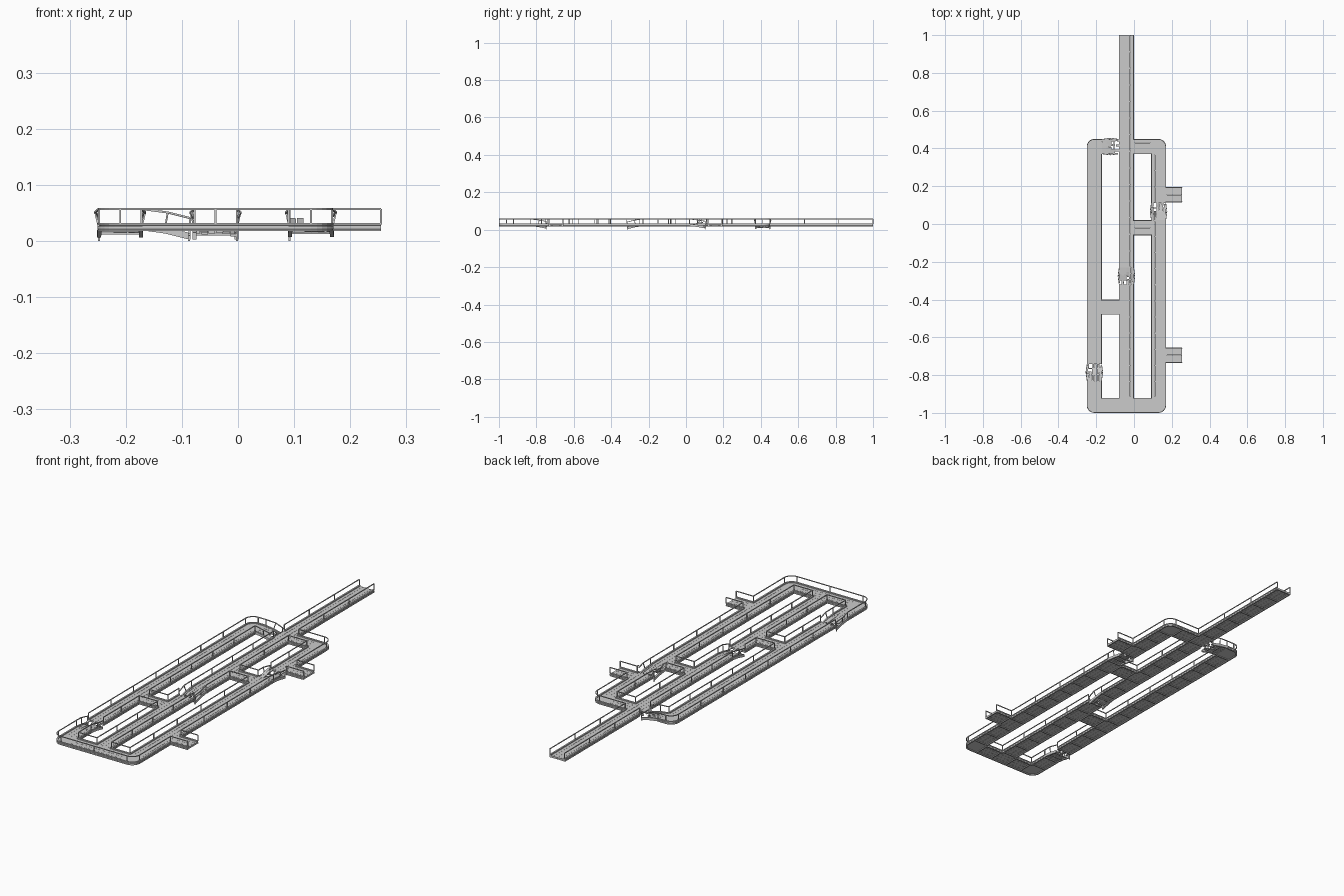
import bpy, bmesh, math, random
from mathutils import Vector as V, Matrix

if "Cube" in bpy.data.objects:
    bpy.data.objects.remove(bpy.data.objects["Cube"])

random.seed(4)


def finish(bm, name):
    bmesh.ops.recalc_face_normals(bm, faces=bm.faces)
    me = bpy.data.meshes.new(name)
    bm.to_mesh(me)
    bm.free()
    ob = bpy.data.objects.new(name, me)
    bpy.context.collection.objects.link(ob)


def loft(bm, rings):
    vs = [[bm.verts.new(p) for p in r] for r in rings]
    n = len(vs[0])
    for a, b in zip(vs, vs[1:]):
        for i in range(n):
            j = (i + 1) % n
            bm.faces.new((a[i], a[j], b[j], b[i]))
    bm.faces.new(vs[0])
    bm.faces.new(vs[-1][::-1])


def box(bm, x0, x1, y0, y1, z0, z1):
    loft(bm, [[(x0, y0, z), (x1, y0, z), (x1, y1, z), (x0, y1, z)] for z in (z0, z1)])


def bar(bm, p, q, w):
    p, q = V(p), V(q)
    d = (q - p).normalized()
    a = d.cross(V((1, 0, 0)) if abs(d.z) > .8 else V((0, 0, 1))).normalized() * w / 2
    b = d.cross(a).normalized() * w / 2
    loft(bm, [[c + a + b, c - a + b, c - a - b, c + a - b] for c in (p, q)])


def offset(path, d):
    # mitred offset of an open path towards its right-hand side
    out = []
    for i, p in enumerate(path):
        ns = []
        for a, b in ((i - 1, i), (i, i + 1)):
            if a >= 0 and b < len(path):
                t = (V(path[b]) - V(path[a])).normalized()
                ns.append(V((t.y, -t.x)))
        m = sum(ns, V((0, 0))).normalized()
        out.append(V(p) + m * d / m.dot(ns[0]))
    return out


def sweep(bm, path, profile):
    cols = [offset(path, n) for n, z in profile]
    loft(bm, [[(c[i].x, c[i].y, pz[1]) for c, pz in zip(cols, profile)]
              for i in range(len(path))])


def arc(cx, cy, a0, r=.04, n=6):
    return [(cx + r * math.cos(math.radians(a0 + 90 * i / n)),
             cy + r * math.sin(math.radians(a0 + 90 * i / n))) for i in range(n + 1)]


# Deck edges: the open side lies to the right of every path
edges = [
    [(-.25, -.83)] + arc(-.21, -.96, 180) + arc(.13, -.96, 270) + [(.17, -.735), (.255, -.735)],
    [(.255, -.655), (.17, -.655), (.17, .02)],
    [(.17, .108), (.17, .115), (.255, .115)],
    [(.255, .195), (.17, .195)] + arc(.13, .41, 0) + [(0, .45), (0, 1)],
    [(-.08, 1), (-.08, .45)],
    [(-.17, .45)] + arc(-.21, .41, 90) + [(-.25, -.74)],
    [(-.17, -.74), (-.17, -.48), (-.08, -.48), (-.08, -.92), (-.17, -.92), (-.17, -.83)],
    [(-.08, .37), (-.08, -.23)],
    [(-.08, -.32), (-.08, -.40), (-.17, -.40), (-.17, .37)],
    [(0, -.23), (0, -.06), (.09, -.06), (.09, -.92), (0, -.92), (0, -.32)],
    [(.09, .02), (0, .02), (0, .37), (.09, .37), (.09, .11)],
]

# Channel beams along the edges
profile = [(0, .018), (0, .021), (-.003, .022), (-.003, .028), (0, .029),
           (0, .032), (-.007, .032), (-.007, .018)]
bm = bmesh.new()
for e in edges:
    sweep(bm, e, profile)
finish(bm, "edge_beams")

# Handrails and posts
bm = bmesh.new()
for e in edges:
    sweep(bm, e, [(-.0005, .0555), (-.0005, .059), (-.004, .059), (-.004, .0555)])
    line = offset(e, -.00225)
    for a, b in zip(line, line[1:]):
        L = (b - a).length
        if L < .03:
            continue
        n = max(1, round(L / .17))
        for i in range(n + 1):
            p = a.lerp(b, i / n)
            bar(bm, (p.x, p.y, .03), (p.x, p.y, .057), .0035)
finish(bm, "handrails")

# Floor planks and cross joists: x0, x1, y0, y1
floors = [
    (-.25, -.17, -.92, -.83), (-.25, -.17, -.74, .37),
    (-.08, 0, -.92, -.32), (-.08, 0, -.23, 1),
    (.09, .17, -.92, .02), (.09, .17, .11, .37),
    (-.17, .09, -1, -.92), (0, .09, .37, .45),
    (0, .09, -.06, .02), (-.17, -.08, -.48, -.40),
    (.17, .255, .115, .195), (.17, .255, -.735, -.655),
]
planks, joists = bmesh.new(), bmesh.new()
for k, (x0, x1, y0, y1) in enumerate(floors):
    along_y = k < 6
    a0, a1, c0, c1 = (y0, y1, x0, x1) if along_y else (x0, x1, y0, y1)
    w = (c1 - c0) / 4
    for i in range(4):
        s, t = c0 + i * w + .0004, c0 + (i + 1) * w - .0004
        box(planks, *((s, t, a0, a1) if along_y else (a0, a1, s, t)), .022, .027)
    n = max(1, round((a1 - a0) / .085))
    for i in range(n + 1):
        m = min(max(a0 + (a1 - a0) * i / n, a0 + .003), a1 - .003)
        r = (c0 + .005, c1 - .005, m - .003, m + .003)
        box(joists, *(r if along_y else r[2:] + r[:2]), .0185, .0225)
finish(planks, "floor_planks")
finish(joists, "cross_joists")

# Rounded corner floors
bm = bmesh.new()
for cx, cy, a in ((.13, .41, 0), (-.21, .41, 90), (-.21, -.96, 180), (.13, -.96, 270)):
    sx, sy = (1 if cx > 0 else -1), (1 if cy > 0 else -1)
    pts = arc(cx, cy, a)
    inner = (cx - sx * .04, cy - sy * .04)
    side_x, side_y = (cx + sx * .04, inner[1]), (inner[0], cy + sy * .04)
    first, last = (side_x, side_y) if a in (0, 180) else (side_y, side_x)
    ring = [inner, first] + pts + [last]
    loft(bm, [[(x, y, z) for x, y in ring] for z in (.022, .027)])
finish(bm, "corner_floors")


# Collapsed sections: u runs away from the hinge, v across the walkway
def collapsed(name, hx, hy, angle, drop, lifted):
    M = Matrix.Translation((hx, hy, 0)) @ Matrix.Rotation(math.radians(angle), 4, 'Z')
    bm = bmesh.new()

    def strip(v0, v1, u0, u1, z0, fall, h, skew):
        rings = []
        for t, f in ((0, 0), (.5, .35), (1, 1)):
            u, z = u0 + (u1 - u0) * t, z0 - fall * f
            s = skew * f
            rings.append([(u, v0 + s, z - h), (u, v1 + s, z - h), (u, v1 + s, z), (u, v0 + s, z)])
        loft(bm, rings)

    for i in range(6):
        v = -.039 + i * .013
        L = random.choice((.05, .07, .085, .088))
        fall = -.014 if i in lifted else drop * L / .09 * random.uniform(.7, 1)
        strip(v + .0006, v + .0124, 0, L, .027, fall, .004, random.uniform(-.002, .002))
        if i % 2:  # torn stubs left on the far edge
            strip(v + .001, v + .011, .09, .09 - random.uniform(.01, .025), .027, .003, .004, 0)
    for i in (.03, .062):
        box(bm, i, i + .005, -.036, .036, .021 - drop * i / .09, .0245 - drop * i / .09)
    for s in (-1, 1):
        # bent side beam
        c = s * .0365
        strip(c - .0035, c + .0035, 0, .082, .031, drop, .012, s * .001)
        # bent rail with its dangling post
        pts = [(0, s * .038, .057), (.045, s * .0445, .051), (.085, s * .039, .057 - drop)]
        for a, b in zip(pts, pts[1:]):
            bar(bm, a, b, .0035)
        bar(bm, (.04, s * .038, .024), pts[1], .003)
        if s == 1:
            bar(bm, (.083, s * .038, 0), pts[2], .0035)
    bm.transform(M)
    finish(bm, name)


collapsed("collapsed_left_walkway", -.21, -.83, 90, .013, ())
collapsed("collapsed_center_walkway", -.04, -.23, -90, .016, ())
collapsed("collapsed_right_walkway", .13, .02, 90, .012, (4, 5))
collapsed("collapsed_back_walkway", -.17, .41, 0, .016, ())
